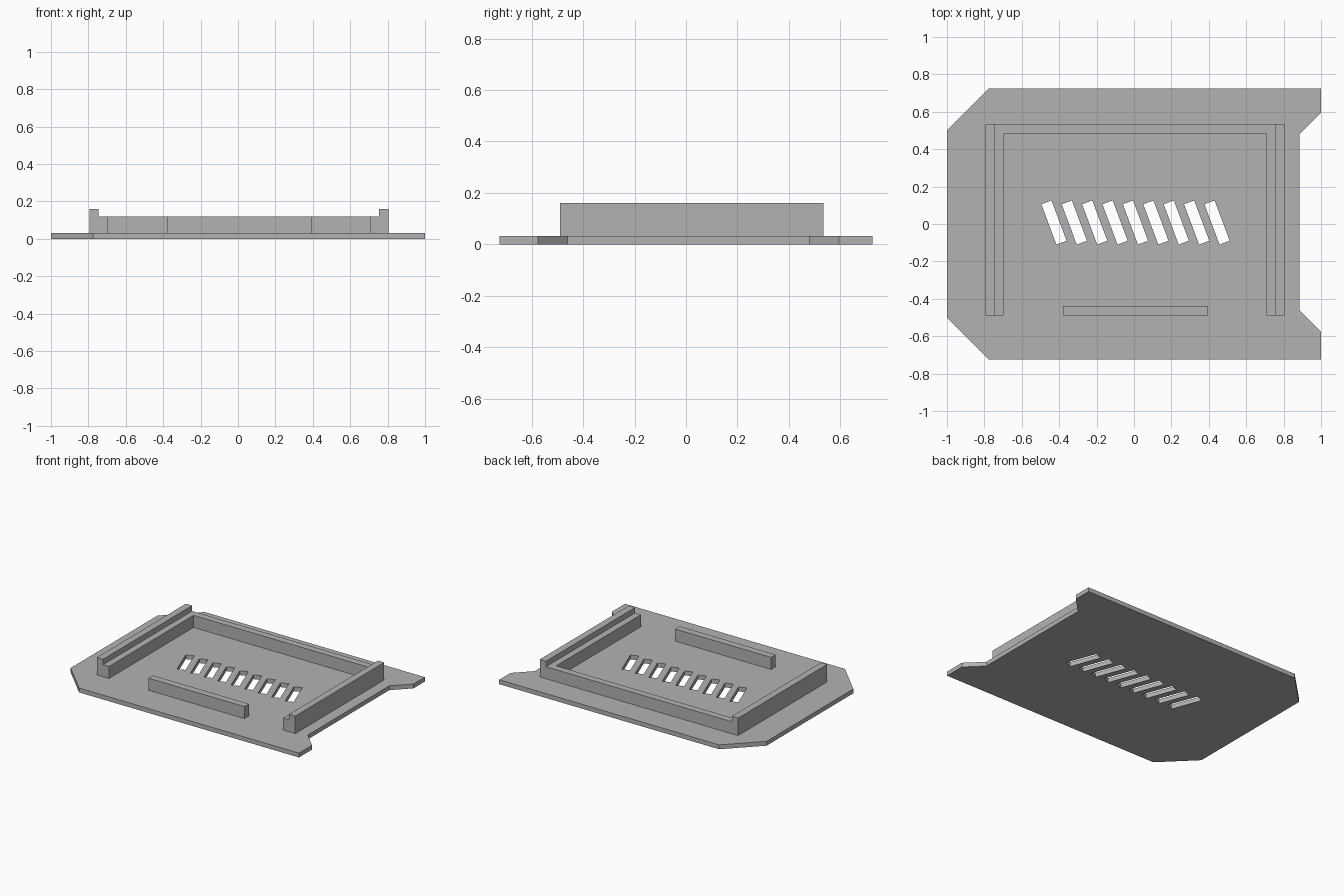
import bpy
import bmesh
import math
from mathutils import Matrix

cube = bpy.data.objects.get("Cube")
if cube:
    bpy.data.objects.remove(cube, do_unlink=True)

grey = bpy.data.materials.new("plain grey")
grey.use_nodes = True
colour = (0.45, 0.45, 0.45, 1)
grey.diffuse_color = colour
grey.node_tree.nodes["Principled BSDF"].inputs["Base Color"].default_value = colour

PLATE = 0.032   # plate thickness
WALL = 0.12     # height of the walls
LIP = 0.16      # height of the raised outer lips
FRONT, BACK = -0.49, 0.535


def finish(name, bm):
    bmesh.ops.recalc_face_normals(bm, faces=bm.faces)
    mesh = bpy.data.meshes.new(name)
    bm.to_mesh(mesh)
    bm.free()
    mesh.materials.append(grey)
    obj = bpy.data.objects.new(name, mesh)
    bpy.context.collection.objects.link(obj)
    return obj


def extrude(name, points, offset):
    """Sweep a closed profile of 3D points along an offset."""
    bm = bmesh.new()
    face = bm.faces.new([bm.verts.new(p) for p in points])
    result = bmesh.ops.extrude_face_region(bm, geom=[face], use_keep_orig=True)
    moved = [g for g in result["geom"] if isinstance(g, bmesh.types.BMVert)]
    bmesh.ops.translate(bm, verts=moved, vec=offset)
    return finish(name, bm)


def box(name, x0, x1, y0, y1, z0, z1):
    corners = [(x0, y0, z0), (x1, y0, z0), (x1, y1, z0), (x0, y1, z0)]
    return extrude(name, corners, (0, 0, z1 - z0))


# Base plate with cut corners and a notched right edge
outline = [(-1, -0.5), (-0.775, -0.725), (1, -0.725), (1, -0.575),
           (0.885, -0.46), (0.885, 0.48), (1, 0.595), (1, 0.725),
           (-0.775, 0.725), (-1, 0.5)]
plate = extrude("base_plate", [(x, y, 0) for x, y in outline], (0, 0, PLATE))

# Row of slanted vent slots cut through the plate
bm = bmesh.new()
for i in range(9):
    place = (Matrix.Translation((-0.428 + i * 0.109, 0.008, 0))
             @ Matrix.Rotation(math.radians(20.5), 4, "Z")
             @ Matrix.Diagonal((0.058, 0.23, 0.2, 1)))
    bmesh.ops.create_cube(bm, size=1, matrix=place)
cutter = finish("slot_cutter", bm)
cutter.hide_render = True
cutter.hide_viewport = True
cutter.display_type = "WIRE"
cut = plate.modifiers.new("vent slots", "BOOLEAN")
cut.operation = "DIFFERENCE"
cut.solver = "EXACT"
cut.object = cutter

# Stepped side rails: a tall outer lip beside a lower inner ledge
for name, side in (("left_rail", 1), ("right_rail", -1)):
    profile = [(0.80, PLATE), (0.80, LIP), (0.75, LIP),
               (0.75, WALL), (0.703, WALL), (0.703, PLATE)]
    extrude(name, [(0.005 + side * x, FRONT, z) for x, z in profile],
            (0, BACK - FRONT, 0))

# Back wall between the rails, and the short front bar
box("back_wall", -0.698, 0.708, 0.485, BACK, PLATE, WALL)
box("front_bar", -0.38, 0.395, FRONT, -0.438, PLATE, WALL)
